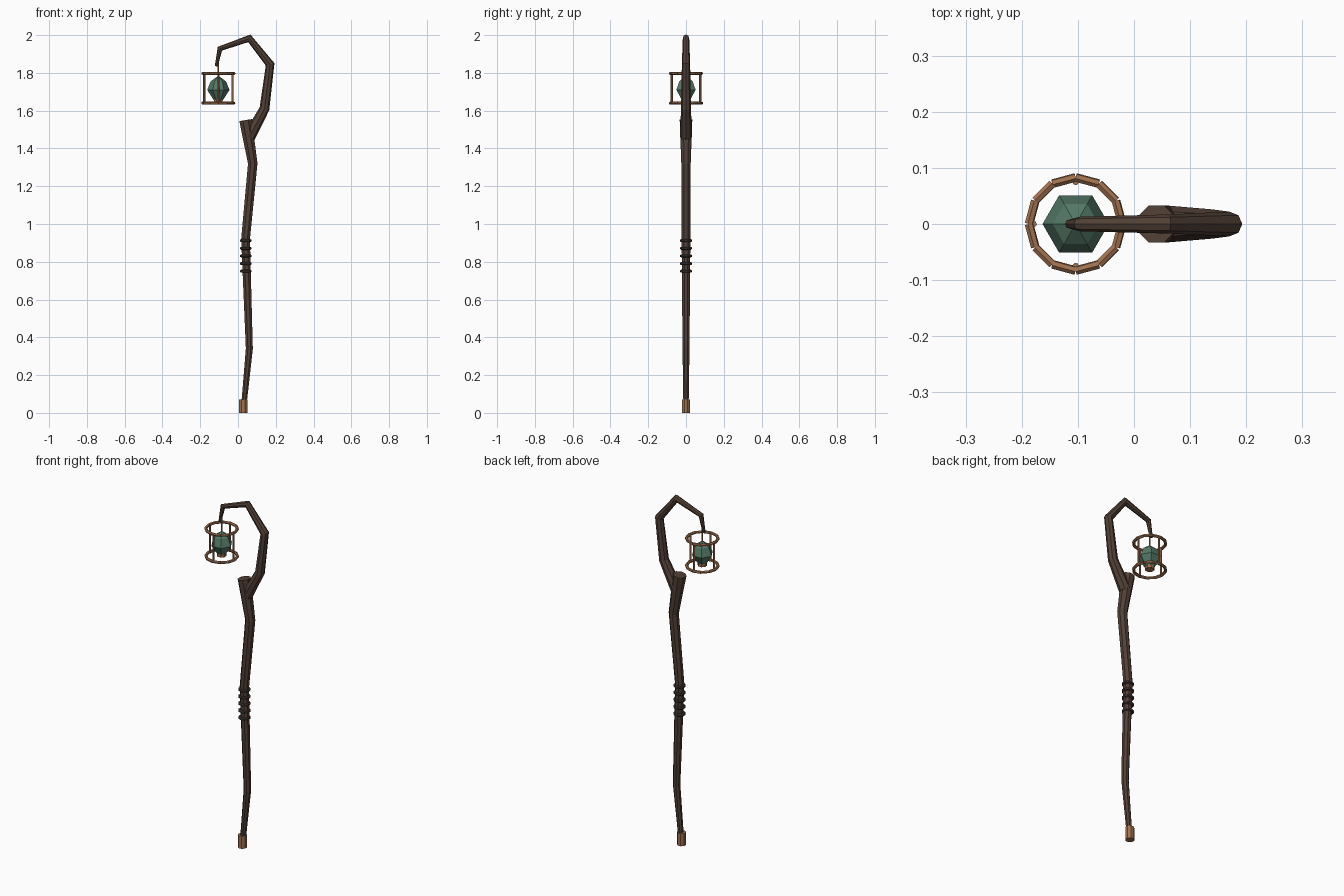
import bpy, bmesh
from math import sin, cos, pi
from mathutils import Vector

if "Cube" in bpy.data.objects:
    bpy.data.objects.remove(bpy.data.objects["Cube"])


def material(name, col):
    m = bpy.data.materials.new(name)
    m.diffuse_color = (*col, 1)
    m.use_nodes = True
    m.node_tree.nodes["Principled BSDF"].inputs["Base Color"].default_value = m.diffuse_color
    return m


WOOD = material("dark_wood", (0.085, 0.052, 0.037))
WRAP = material("dark_wrap", (0.05, 0.037, 0.03))
COPPER = material("copper", (0.36, 0.17, 0.08))
GREEN = material("green_crystal", (0.09, 0.19, 0.135))


def finish(bm, name, mat):
    bmesh.ops.recalc_face_normals(bm, faces=bm.faces[:])
    me = bpy.data.meshes.new(name)
    bm.to_mesh(me)
    bm.free()
    me.materials.append(mat)
    ob = bpy.data.objects.new(name, me)
    bpy.context.collection.objects.link(ob)
    return ob


def loft(bm, rings):
    """Bridge successive vertex rings and cap both ends."""
    vs = [[bm.verts.new(p) for p in r] for r in rings]
    n = len(vs[0])
    for a, b in zip(vs, vs[1:]):
        for i in range(n):
            j = (i + 1) % n
            bm.faces.new((a[i], a[j], b[j], b[i]))
    bm.faces.new(vs[0][::-1])
    bm.faces.new(vs[-1])


def bent_tube(name, pts, sides, phase, mat):
    """Tapered, mitred tube along (x, z, radius) points in the xz plane."""
    P = [Vector((x, 0, z)) for x, z, r in pts]
    Y = Vector((0, 1, 0))
    rings = []
    for i, p in enumerate(P):
        d1 = (p - P[i - 1]).normalized() if i else (P[1] - p).normalized()
        d2 = (P[i + 1] - p).normalized() if i < len(P) - 1 else d1
        t = (d1 + d2).normalized()
        n = Y.cross(t) / t.dot(d1)
        r = pts[i][2]
        rings.append([p + r * (n * cos(a) + Y * sin(a))
                      for a in (2 * pi * (k + phase) / sides for k in range(sides))])
    bm = bmesh.new()
    loft(bm, rings)
    return finish(bm, name, mat)


def rod(bm, a, b, r, sides=6):
    a, b = Vector(a), Vector(b)
    d = (b - a).normalized()
    u = d.orthogonal().normalized()
    w = d.cross(u)
    ang = [2 * pi * k / sides for k in range(sides)]
    loft(bm, [[p + r * (u * cos(t) + w * sin(t)) for t in ang] for p in (a, b)])


def lathe(name, prof, cx, sides, phase, mat):
    """Solid of stacked (radius, z) rings about x = cx."""
    bm = bmesh.new()
    ang = [2 * pi * (k + phase) / sides for k in range(sides)]
    loft(bm, [[(cx + r * cos(t), r * sin(t), z) for t in ang] for r, z in prof])
    return finish(bm, name, mat)


# Crooked shaft and its hooked top branch
bent_tube("shaft", [(0.03, 0.03, 0.015), (0.06, 0.34, 0.02), (0.04, 0.92, 0.025),
                    (0.078, 1.32, 0.027), (0.04, 1.55, 0.036)], 8, 0.5, WOOD)
bent_tube("hook", [(0.058, 1.46, 0.033), (0.14, 1.61, 0.026), (0.17, 1.845, 0.022),
                   (0.06, 1.983, 0.017), (-0.096, 1.928, 0.013), (-0.115, 1.835, 0.008)],
          8, 0, WOOD)

# Metal foot
lathe("ferrule", [(0.024, 0), (0.024, 0.072)], 0.028, 8, 0.5, COPPER)

# Grip bands
for i in range(5):
    z = 0.75 + i * 0.0405
    lathe(f"grip_band_{i + 1}", [(0.026, z - 0.008), (0.032, z - 0.004), (0.032, z + 0.004),
                                 (0.026, z + 0.008)], 0.041, 10, 0.5, WRAP)

# Lantern cage: two rings of twelve short rods, four posts
LX, RR = -0.104, 0.083
for label, z in (("lower", 1.64), ("upper", 1.797)):
    bm = bmesh.new()
    for k in range(12):
        a, b = 2 * pi * k / 12, 2 * pi * (k + 1) / 12
        rod(bm, (LX + RR * cos(a), RR * sin(a), z), (LX + RR * cos(b), RR * sin(b), z), 0.008)
    finish(bm, f"{label}_cage_ring", COPPER)
bm = bmesh.new()
for k in range(4):
    x, y = LX + 0.075 * cos(k * pi / 2), 0.075 * sin(k * pi / 2)
    rod(bm, (x, y, 1.637), (x, y, 1.8), 0.006)
finish(bm, "cage_posts", COPPER)

# Hanging crystal with its cup and wire
lathe("crystal", [(0.024, 1.655), (0.059, 1.71), (0.041, 1.755), (0.004, 1.782)],
      LX, 6, 0, GREEN)
lathe("crystal_cup", [(0.025, 1.642), (0.025, 1.675)], LX, 8, 0.5, COPPER)
bm = bmesh.new()
rod(bm, (LX, 0, 1.77), (LX, 0, 1.92), 0.004)
finish(bm, "hanging_wire", COPPER)
